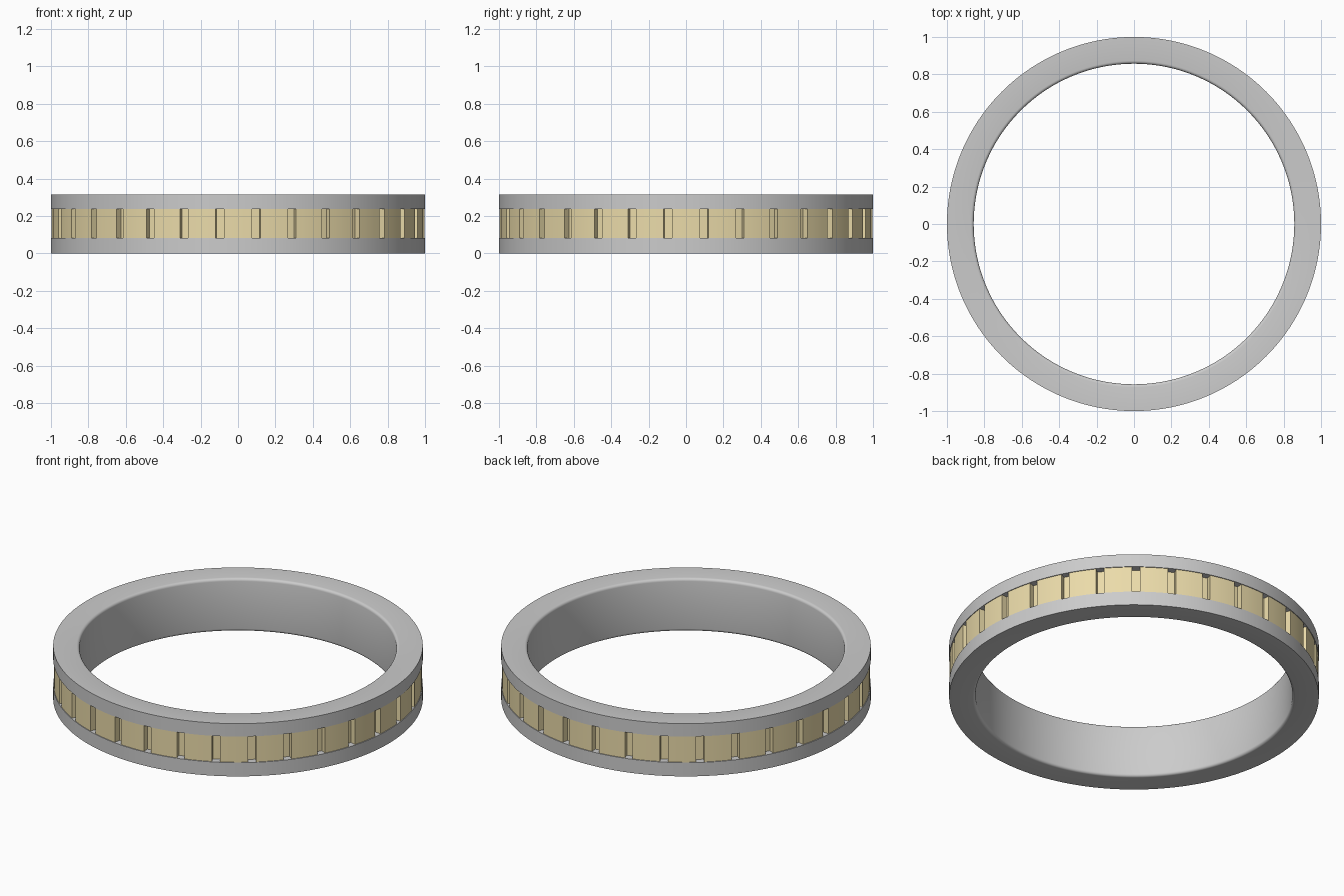
import bpy, bmesh
from math import sin, cos, pi, radians

if "Cube" in bpy.data.objects:
    bpy.data.objects.remove(bpy.data.objects["Cube"])

R_OUT, R_IN, H = 1.0, 0.857, 0.315
Z0, Z1 = 0.082, 0.238          # channel walls
R_FLOOR = 0.94                 # channel floor radius
STONES = 32


def finish(name, bm, angle):
    bmesh.ops.recalc_face_normals(bm, faces=bm.faces)
    me = bpy.data.meshes.new(name)
    bm.to_mesh(me)
    bm.free()
    ob = bpy.data.objects.new(name, me)
    bpy.context.collection.objects.link(ob)
    bpy.ops.object.select_all(action='DESELECT')
    bpy.context.view_layer.objects.active = ob
    ob.select_set(True)
    bpy.ops.object.shade_smooth_by_angle(angle=radians(angle))
    return ob


def bridge_loops(bm, loops):
    """Join closed rings of vertices, the last one back to the first."""
    n = len(loops[0])
    for a, b in zip(loops, loops[1:] + loops[:1]):
        for i in range(n):
            j = (i + 1) % n
            bm.faces.new((a[i], a[j], b[j], b[i]))


def ring(bm, polar, z):
    return [bm.verts.new((r * cos(t), r * sin(t), z)) for r, t in polar]


# Band: lathed profile with an outer channel and rounded inner edges
f = 0.016
fillet = [(f * (1 - sin(k * pi / 8)), f * (1 - cos(k * pi / 8))) for k in range(5)]
top_in = [(R_IN + f - f * sin(k * pi / 8), H - f + f * cos(k * pi / 8)) for k in range(5)]
bottom_in = [(r, H - z) for r, z in reversed(top_in)]
profile = [(R_OUT, 0), (R_OUT, Z0), (R_FLOOR, Z0), (R_FLOOR, Z1),
           (R_OUT, Z1), (R_OUT, H)] + top_in + bottom_in
SEG = 192
bm = bmesh.new()
bridge_loops(bm, [ring(bm, [(r, 2 * pi * i / SEG) for i in range(SEG)], z)
                  for r, z in profile])
finish("ring_band", bm, 30)

# Row of baguette stones, set in the channel with shallow gaps between them
R_STONE, R_GAP = 0.997, 0.962
pitch, half = 2 * pi / STONES, radians(4.35)
outer, inner = [], []
for s in range(STONES):
    c = s * pitch
    pts = [(R_STONE, c + half * k / 2) for k in range(-2, 3)]
    pts += [(R_GAP, c + half), (R_GAP, c + pitch / 2), (R_GAP, c + pitch - half)]
    outer += pts
    inner += [(R_FLOOR + 0.002, t) for _, t in pts]
bm = bmesh.new()
e = 0.001
bridge_loops(bm, [ring(bm, p, z) for p, z in
                  ((outer, Z0 + e), (outer, Z1 - e), (inner, Z1 - e), (inner, Z0 + e))])
bmesh.ops.dissolve_degenerate(bm, dist=1e-5, edges=bm.edges)
stones = finish("channel_stones", bm, 30)
mat = bpy.data.materials.new("pale_gold")
mat.diffuse_color = (0.83, 0.71, 0.40, 1)
mat.use_nodes = True
mat.node_tree.nodes["Principled BSDF"].inputs["Base Color"].default_value = mat.diffuse_color
stones.data.materials.append(mat)
